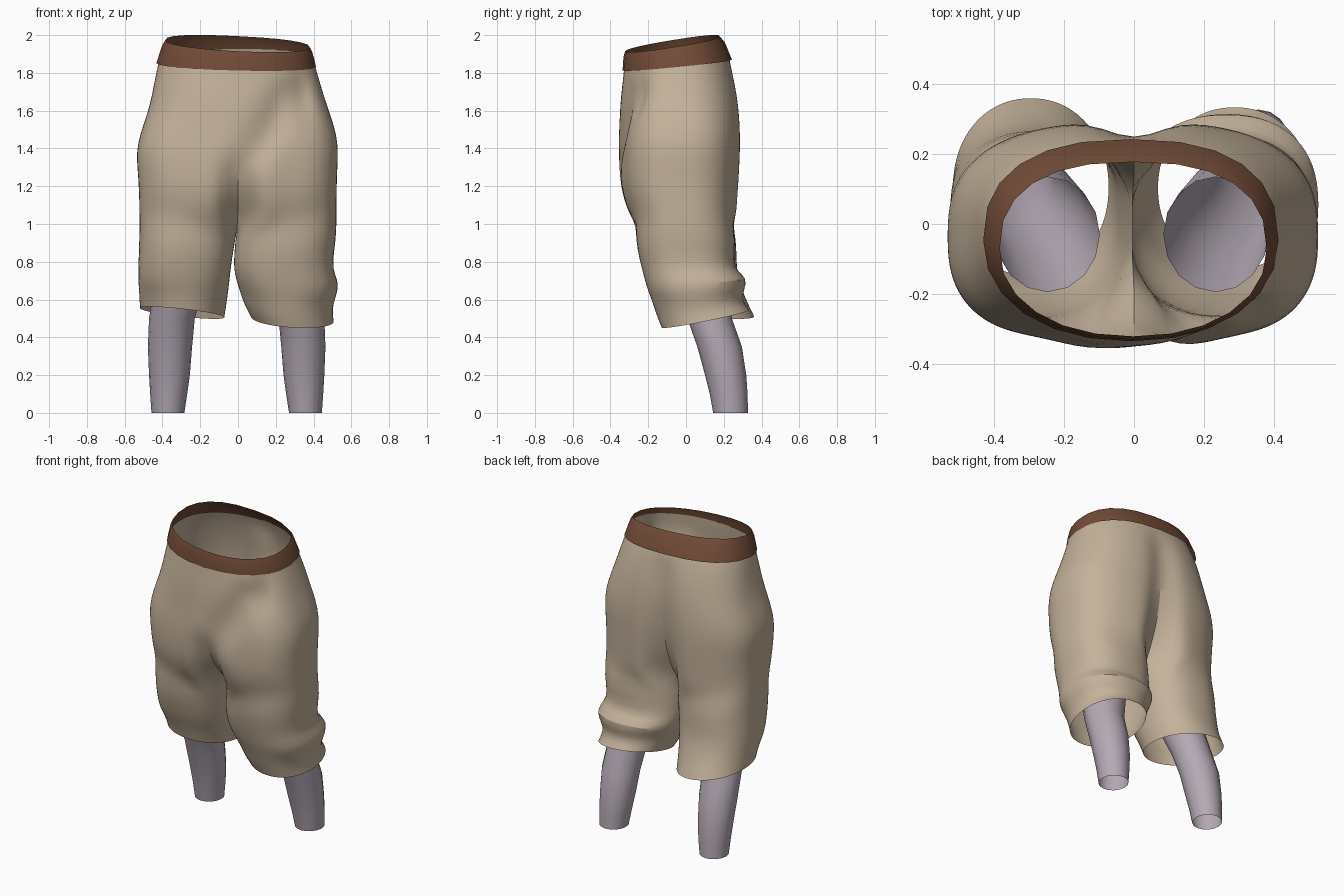
import bpy, bmesh, math

if "Cube" in bpy.data.objects:
    bpy.data.objects.remove(bpy.data.objects["Cube"])


def material(name, rgb):
    m = bpy.data.materials.new(name)
    m.diffuse_color = (*rgb, 1)
    m.use_nodes = True
    m.node_tree.nodes["Principled BSDF"].inputs["Base Color"].default_value = m.diffuse_color
    return m


TAN = material("tan cloth", (0.56, 0.45, 0.33))
BROWN = material("brown leather", (0.17, 0.072, 0.039))
LILAC = material("pale lilac skin", (0.46, 0.40, 0.46))


def oval(t, xa, xb, yf, yb, n, back=0.0):
    """Point on a squared oval; t = 0 is the front, a quarter turn is the xb side."""
    s, c = math.sin(t), math.cos(t)
    if c < 0:
        n += back
    x = (xa + xb) / 2 + (xb - xa) / 2 * math.copysign(abs(s) ** (2 / n), s)
    y = (yf + yb) / 2 - (yb - yf) / 2 * math.copysign(abs(c) ** (2 / n), c)
    return x, y


def bridge(bm, upper, lower, closed, flip=False):
    count = len(upper)
    for i in range(count if closed else count - 1):
        j = (i + 1) % count
        quad = [lower[i], lower[j], upper[j], upper[i]]
        bm.faces.new(quad[::-1] if flip else quad)


def finish(bm, name, mat, subdivide=0):
    mesh = bpy.data.meshes.new(name)
    bm.to_mesh(mesh)
    bm.free()
    mesh.materials.append(mat)
    ob = bpy.data.objects.new(name, mesh)
    bpy.context.collection.objects.link(ob)
    if subdivide:
        sub = ob.modifiers.new("smooth cloth", 'SUBSURF')
        sub.levels = sub.render_levels = subdivide
    bpy.ops.object.select_all(action='DESELECT')
    bpy.context.view_layer.objects.active = ob
    ob.select_set(True)
    bpy.ops.object.shade_smooth_by_angle(angle=math.radians(60))
    return ob


def bump(v, centre, width):
    return math.exp(-((v - centre) / width) ** 2)


# Seat of the breeches: z, tilt, left width, right width, front, back, squareness, front/back crease
SEAT = [
    (1.895, .12, .409, .394, -.325, .212, 2.15, 0, 0),
    (1.84, .10, .425, .407, -.329, .235, 2.2, 0, 0),
    (1.77, .05, .439, .428, -.335, .258, 2.3, .005, .025),
    (1.68, .02, .456, .454, -.345, .278, 2.4, .04, .04),
    (1.58, 0, .481, .488, -.352, .290, 2.5, .05, .05),
    (1.48, 0, .518, .522, -.358, .294, 2.6, .055, .065),
    (1.38, 0, .539, .531, -.368, .294, 2.6, .06, .08),
    (1.29, 0, .532, .526, -.368, .290, 2.6, .08, .10),
    (1.20, 0, .526, .523, -.361, .286, 2.6, .12, .13),
    (1.12, 0, .523, .522, -.340, .280, 2.6, .17, .17),
    (1.04, 0, .522, .522, -.308, .276, 2.6, .21, .21),
]
# Breeches legs: z, tilt along y, tilt along x, inner x, outer x, front, back
LEGS = {
    -1: [(.92, 0, 0, .014, .523, -.270, .270),
         (.80, 0, 0, .034, .528, -.240, .266),
         (.70, 0, 0, .045, .529, -.209, .280),
         (.62, -.05, .06, .056, .524, -.176, .315),
         (.53, -.08, .11, .072, .520, -.150, .362)],
    1: [(.92, 0, 0, -.014, .521, -.270, .266),
        (.80, 0, 0, -.024, .500, -.244, .250),
        (.735, .05, 0, -.018, .512, -.224, .275),
        (.68, .12, 0, -.002, .537, -.203, .325),
        (.62, .14, -.03, .015, .518, -.178, .310),
        (.56, .17, -.05, .035, .498, -.158, .295),
        (.498, .20, -.06, .068, .508, -.130, .336)],
}
OUTER, INNER, CORNER = 28, 6, math.radians(64)

bm = bmesh.new()
for side in (-1, 1):
    flip = side < 0
    rows = []
    for z, tilt, wl, wr, yf, yb, n, cf, cb in SEAT:
        row = []
        for i in range(OUTER + 1):
            w = wl if side < 0 else wr
            x, y = oval(math.pi * i / OUTER, -w, w, yf, yb, n, .1)
            x *= side
            # slanting front fold, pocket fold and centre back fold
            if y < -.1:
                fold = .01 + max(0, z - 1.33) ** .6 * .45
                y += cf * bump(x, fold, .065)
                y += .05 * bump(x, .34, .05) * bump(z, 1.67, .1)
                y += .02 * bump(abs(x), .26, .13) * bump(z, 1.35, .3)
            elif y > .05:
                y -= cb * bump(x, .0, .075)
            row.append(bm.verts.new((x, y, z + tilt * (y + .05))))
        rows.append(row)
    for upper, lower in zip(rows, rows[1:]):
        bridge(bm, upper, lower, False, flip)

    # crotch saddle between the back and front centres
    front, back = rows[-1][0].co, rows[-1][-1].co
    saddle = []
    for k in range(1, INNER):
        f = k / INNER
        p = back.lerp(front, f)
        saddle.append(bm.verts.new((0, p.y, p.z - .04 * math.sin(math.pi * f))))
    previous = rows[-1] + saddle

    # closed leg sections down to the hem
    for z, ty, tx, xa, xb, yf, yb in LEGS[side]:
        angles = [-CORNER + (math.pi + 2 * CORNER) * i / OUTER for i in range(OUTER + 1)]
        angles += [math.pi + CORNER + (math.pi - 2 * CORNER) * k / INNER
                   for k in range(1, INNER)]
        ring = []
        for t in angles:
            x, y = oval(t, xa, xb, yf, yb, 2.4 if z > .65 else 2.1)
            dz = ty * (y - (yf + yb) / 2) + tx * (x - (xa + xb) / 2)
            ring.append(bm.verts.new((side * x, y, z + dz)))
        bridge(bm, previous, ring, True, flip)
        previous = ring
bmesh.ops.remove_doubles(bm, verts=bm.verts[:], dist=1e-4)
finish(bm, "breeches", TAN, 1)

# Tapered waistband, tilted down toward the front
bm = bmesh.new()
rings = []
for z, ty, tx, xa, xb, yf, yb in [
        (1.958, .16, -.05, -.385, .380, -.322, .178),
        (1.925, .14, -.04, -.404, .394, -.331, .206),
        (1.841, .10, -.025, -.432, .414, -.336, .243)]:
    ring = []
    for i in range(24):
        x, y = oval(math.tau * i / 24, xa, xb, yf, yb, 2.15, .3)
        ring.append(bm.verts.new((x, y, z + ty * (y + .05) + tx * x)))
    rings.append(ring)
for upper, lower in zip(rings, rings[1:]):
    bridge(bm, upper, lower, True)
finish(bm, "waistband", BROWN)

# Bare legs: slanted open tubes that run up inside the cloth
CALF = [(1.0, .24, -.03, .150, .165), (.75, .285, .05, .138, .140), (.5, .342, .125, .121, .118),
        (.35, .352, .178, .117, .118), (.2, .355, .210, .108, .109), (.1, .359, .226, .098, .1),
        (0, .363, .236, .087, .092)]
for side, name, shift in ((-1, "left_shin", .008), (1, "right_shin", -.006)):
    bm = bmesh.new()
    rings = []
    for z, cx, cy, rx, ry in CALF:
        ring = []
        for i in range(16):
            x, y = oval(math.tau * i / 16, cx - rx, cx + rx, cy - ry, cy + ry, 2)
            ring.append(bm.verts.new((side * (x + shift), y, z)))
        rings.append(ring)
    for upper, lower in zip(rings, rings[1:]):
        bridge(bm, upper, lower, True, side < 0)
    finish(bm, name, LILAC)
